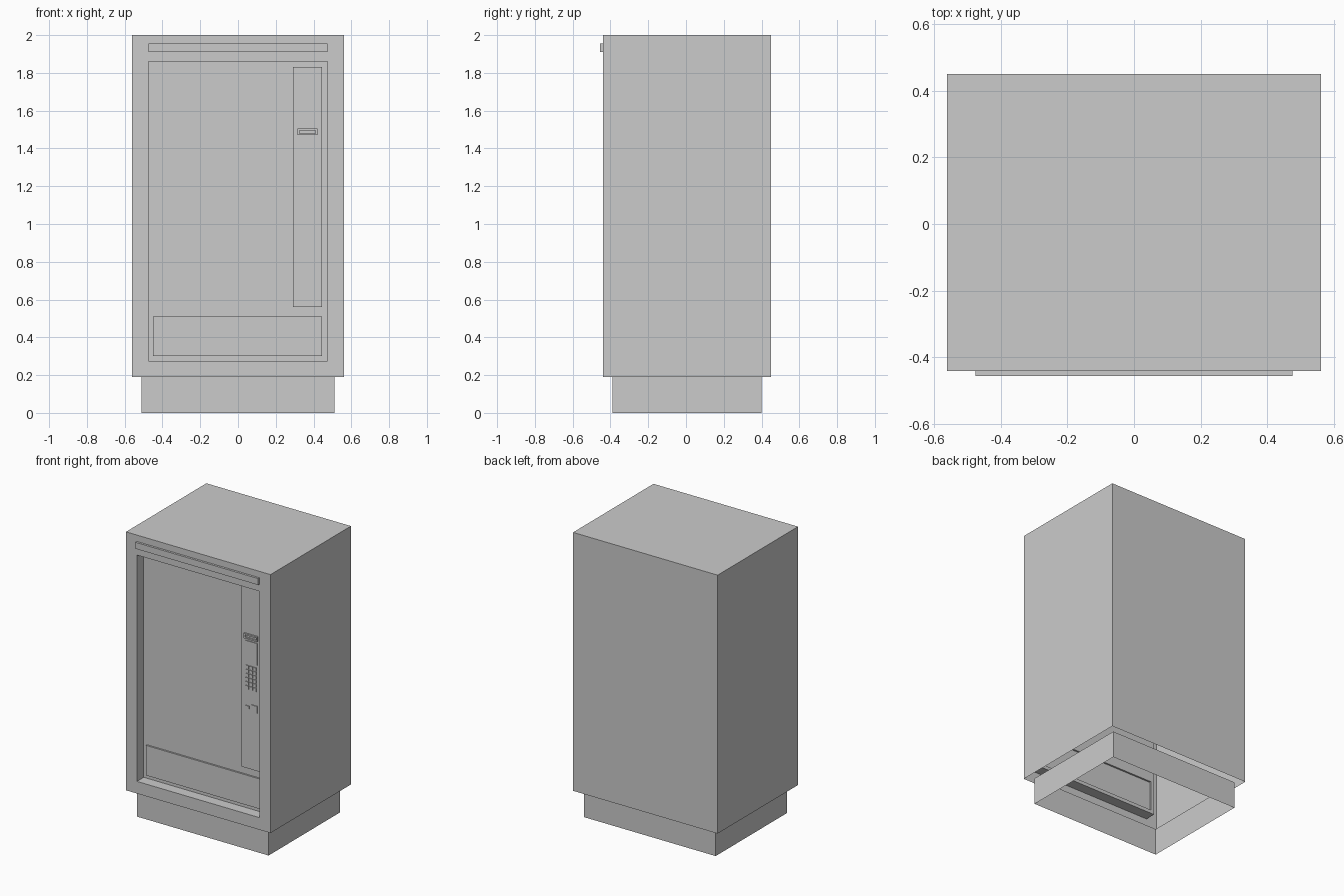
import bpy, bmesh

if "Cube" in bpy.data.objects:
    bpy.data.objects.remove(bpy.data.objects["Cube"])


def finish(name, bm, weld=True):
    if weld:
        bmesh.ops.remove_doubles(bm, verts=bm.verts, dist=1e-5)
    mesh = bpy.data.meshes.new(name)
    bm.to_mesh(mesh)
    bm.free()
    obj = bpy.data.objects.new(name, mesh)
    bpy.context.collection.objects.link(obj)
    return obj


def add_box(bm, x, y, z, omit=()):
    """Box from ranges; omit lists outward directions left open, e.g. '+y'."""
    v = {(i, j, k): bm.verts.new((x[i], y[j], z[k]))
         for i in (0, 1) for j in (0, 1) for k in (0, 1)}
    sides = {
        '-x': ((0, 0, 0), (0, 0, 1), (0, 1, 1), (0, 1, 0)),
        '+x': ((1, 0, 0), (1, 1, 0), (1, 1, 1), (1, 0, 1)),
        '-y': ((0, 0, 0), (1, 0, 0), (1, 0, 1), (0, 0, 1)),
        '+y': ((0, 1, 0), (0, 1, 1), (1, 1, 1), (1, 1, 0)),
        '-z': ((0, 0, 0), (0, 1, 0), (1, 1, 0), (1, 0, 0)),
        '+z': ((0, 0, 1), (1, 0, 1), (1, 1, 1), (0, 1, 1)),
    }
    return [bm.faces.new([v[c] for c in s]) for d, s in sides.items() if d not in omit]


def box(name, x, y, z, omit=()):
    bm = bmesh.new()
    add_box(bm, x, y, z, omit)
    return finish(name, bm)


def add_sheet(bm, y, xs, zs, holes):
    """Front-facing sheet divided at xs and zs, with rectangular holes (x0,x1,z0,z1)."""
    for x0, x1 in zip(xs, xs[1:]):
        for z0, z1 in zip(zs, zs[1:]):
            cx, cz = (x0 + x1) / 2, (z0 + z1) / 2
            if not any(a < cx < b and c < cz < d for a, b, c, d in holes):
                bm.faces.new([bm.verts.new((px, y, pz)) for px, pz in
                              ((x0, z0), (x1, z0), (x1, z1), (x0, z1))])


FRONT, RECESS, PANEL = -0.44, -0.365, -0.377
WINDOW = (-0.475, 0.475, 0.275, 1.86)
CONTROL = (0.29, 0.445, 0.56, 1.83)
TRAY = (-0.45, 0.445, 0.30, 0.51)

# Cabinet shell, open underneath, with a recessed front
bm = bmesh.new()
add_box(bm, (-0.56, 0.56), (FRONT, 0.45), (0.19, 2.0), ('-y', '-z'))
add_sheet(bm, FRONT, (-0.56, -0.475, 0.475, 0.56), (0.19, 0.275, 1.86, 2.0), [WINDOW])
walls = add_box(bm, WINDOW[:2], (FRONT, RECESS), WINDOW[2:], ('-y', '+y'))
bmesh.ops.reverse_faces(bm, faces=walls)
add_sheet(bm, RECESS, (-0.475, -0.45, 0.29, 0.445, 0.475),
          (0.275, 0.30, 0.51, 0.56, 1.83, 1.86), [CONTROL, TRAY])
# Merge the coplanar strips
bmesh.ops.remove_doubles(bm, verts=bm.verts, dist=1e-5)
bmesh.ops.dissolve_limit(bm, angle_limit=0.01, verts=bm.verts, edges=bm.edges)
finish("cabinet", bm)

# Open plinth under the cabinet
box("base_skirt", (-0.51, 0.51), (-0.39, 0.40), (0, 0.19), ('+z', '-z'))

# Raised header strip and panels
box("header_strip", (-0.475, 0.475), (-0.455, FRONT), (1.91, 1.955), ('+y',))
box("control_panel", CONTROL[:2], (PANEL, RECESS), CONTROL[2:], ('+y',))
box("delivery_flap", TRAY[:2], (PANEL, RECESS), TRAY[2:], ('+y',))

# Bill slot: raised frame with a sunken mouth
bm = bmesh.new()
slot_front = PANEL - 0.012
add_box(bm, (0.315, 0.42), (slot_front, PANEL), (1.47, 1.505), ('-y', '+y'))
add_sheet(bm, slot_front, (0.315, 0.325, 0.41, 0.42), (1.47, 1.48, 1.495, 1.505),
          [(0.325, 0.41, 1.48, 1.495)])
mouth = add_box(bm, (0.325, 0.41), (slot_front, PANEL - 0.002), (1.48, 1.495), ('-y',))
bmesh.ops.reverse_faces(bm, faces=mouth)
finish("bill_slot", bm)

# Display and coin parts
box("display", (0.32, 0.415), (PANEL - 0.005, PANEL), (1.30, 1.455), ('+y',))
box("coin_slot", (0.322, 0.352), (PANEL - 0.005, PANEL), (0.98, 1.0), ('+y',))
box("coin_return", (0.37, 0.415), (PANEL - 0.006, PANEL), (0.965, 1.015), ('+y',))

# Keypad of 3 by 6 raised keys
bm = bmesh.new()
for col in range(3):
    for row in range(6):
        x, z = 0.326 + col * 0.0295, 1.117 + row * 0.0285
        add_box(bm, (x, x + 0.024), (PANEL - 0.006, PANEL), (z, z + 0.023), ('+y',))
finish("keypad", bm)
